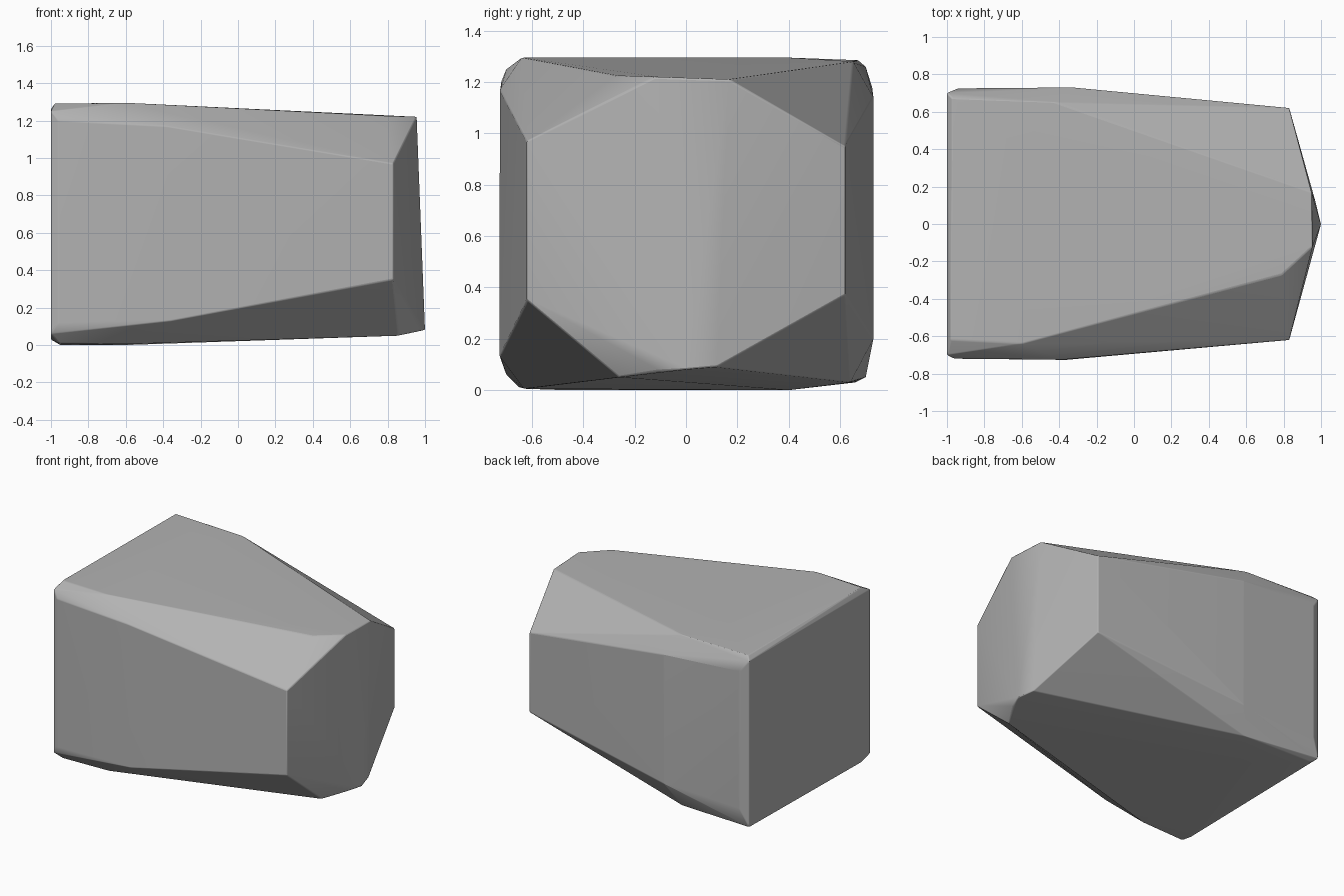
import bpy, bmesh, math

cube = bpy.data.objects.get("Cube")
if cube:
    bpy.data.objects.remove(cube, do_unlink=True)

# Stone material
stone = bpy.data.materials.new("stone_grey")
stone.use_nodes = True
grey = (0.45, 0.45, 0.45, 1)
stone.diffuse_color = grey
bsdf = stone.node_tree.nodes["Principled BSDF"]
bsdf.inputs["Base Color"].default_value = grey
bsdf.inputs["Roughness"].default_value = 0.9

# Corner points of the cut stone, grouped by region
blunt_end = [(-1, -.70, .06), (-1, .70, .05), (-1, -.70, 1.25), (-1, .70, 1.26),
             (-1, -.60, .03), (-.98, -.62, 1.29), (-.97, .67, 1.285), (-.96, -.65, .01)]
front_side = [(-.96, -.72, .12), (-.96, -.72, 1.20), (-.35, -.725, .13),
              (-.38, -.725, 1.17), (.83, -.62, .35), (.83, -.62, .97)]
back_side = [(-.94, .725, .18), (-.94, .725, 1.18), (-.33, .73, .20),
             (-.33, .73, 1.14), (.83, .62, .37), (.83, .62, .95)]
top_side = [(-.60, -.64, 1.295), (.79, -.27, 1.225), (.955, -.12, 1.22),
            (.95, .17, 1.21), (-.42, .65, 1.28), (-.60, .40, 1.295)]
under_side = [(-.60, -.63, .005), (.86, -.26, .05), (.96, -.10, .075), (1, 0, .08),
              (.97, .12, .09), (-.42, .64, .03), (-.60, .40, 0), (-.95, -.48, 0),
              (-.97, .66, .03)]

# Wrap the points into one faceted block
bm = bmesh.new()
for p in blunt_end + front_side + back_side + top_side + under_side:
    bm.verts.new(p)
hull = bmesh.ops.convex_hull(bm, input=bm.verts)
loose = [v for v in bm.verts if not v.link_faces]
bmesh.ops.delete(bm, geom=loose, context='VERTS')
bmesh.ops.recalc_face_normals(bm, faces=bm.faces)

mesh = bpy.data.meshes.new("boulder")
bm.to_mesh(mesh)
bm.free()
boulder = bpy.data.objects.new("boulder", mesh)
bpy.context.collection.objects.link(boulder)
mesh.materials.append(stone)

# Soften the shallow creases, keep the strong ones
bpy.context.view_layer.objects.active = boulder
boulder.select_set(True)
bevel = boulder.modifiers.new("worn_edges", 'BEVEL')
bevel.width = 0.012
bevel.segments = 2
bevel.limit_method = 'ANGLE'
bevel.angle_limit = math.radians(20)
normals = boulder.modifiers.new("flat_facets", 'WEIGHTED_NORMAL')
normals.keep_sharp = True
bpy.ops.object.shade_smooth_by_angle(angle=math.radians(30))
